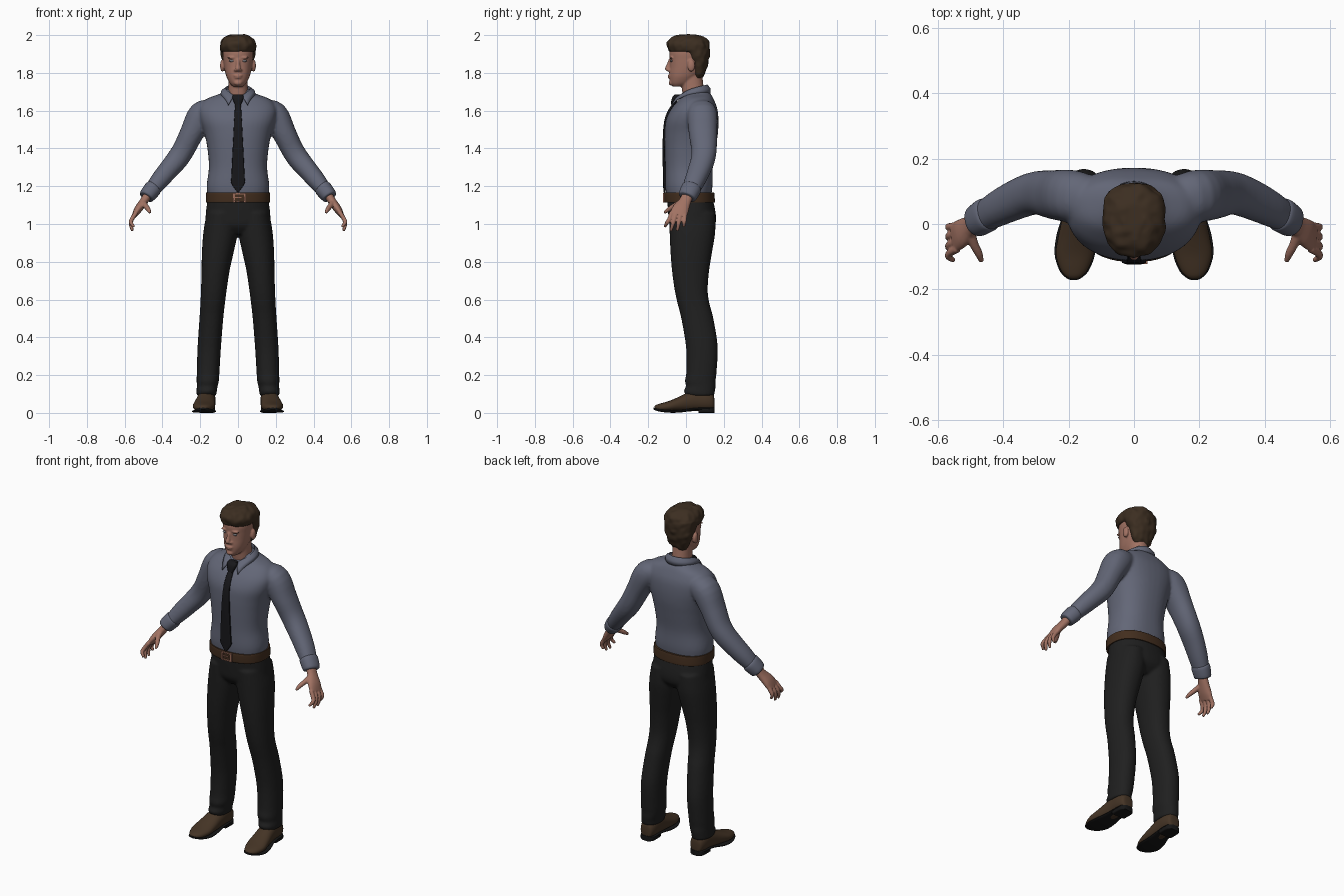
import bpy, bmesh, math
from mathutils import Vector, Matrix, noise

X, Y, Z = Vector((1, 0, 0)), Vector((0, 1, 0)), Vector((0, 0, 1))


def material(name, *rgb):
    m = bpy.data.materials.new(name)
    m.diffuse_color = (*rgb, 1)
    return m


SHIRT = material("slate shirt", .125, .135, .185)
SKIN = material("skin", .36, .17, .125)
HAIR = material("dark brown hair", .045, .027, .015)
TROUSERS = material("charcoal trousers", .014, .014, .014)
TIE = material("black tie", .009, .009, .011)
BELT = material("brown belt", .055, .027, .013)
SHOE = material("brown leather", .06, .035, .019)
SOLE = material("black sole", .008, .008, .008)
COPPER = material("copper buckle", .33, .15, .10)
EYE = material("grey eye", .25, .25, .27)


def smooth_rows(rows, k=4):
    """Catmull-Rom interpolation through section rows."""
    out, n = [], len(rows)
    for i in range(n - 1):
        a, b, c, d = rows[max(i - 1, 0)], rows[i], rows[i + 1], rows[min(i + 2, n - 1)]
        for j in range(k):
            t = j / k
            out.append([.5 * (2 * q + (r - p) * t + (2 * p - 5 * q + 4 * r - s) * t * t
                              + (3 * q - p - 3 * r + s) * t ** 3)
                        for p, q, r, s in zip(a, b, c, d)])
    return out + [list(rows[-1])]


def tube(bm, rows, axis=None, ref=Y, n=28, p=2.2):
    """Skin superellipse sections (x, y, z, side radius, ref radius)."""
    rows = smooth_rows(rows)
    pts = [Vector(r[:3]) for r in rows]
    rings = []
    for i, r in enumerate(rows):
        t = axis or (pts[min(i + 1, len(pts) - 1)] - pts[max(i - 1, 0)]).normalized()
        v = (ref - t * t.dot(ref)).normalized()
        u = v.cross(t)
        ring = []
        for j in range(n):
            c, s = math.cos(math.tau * j / n), math.sin(math.tau * j / n)
            c, s = (math.copysign(abs(w) ** (2 / p), w) for w in (c, s))
            ring.append(bm.verts.new(pts[i] + u * (c * r[3]) + v * (s * r[4])))
        rings.append(ring)
    for a, b in zip(rings, rings[1:]):
        for j in range(n):
            bm.faces.new((a[j], a[(j + 1) % n], b[(j + 1) % n], b[j]))
    bm.faces.new(rings[0])
    bm.faces.new(rings[-1])


def ball(bm, centre, radii):
    bmesh.ops.create_uvsphere(bm, u_segments=20, v_segments=12, radius=1,
                              matrix=Matrix.Translation(centre) @ Matrix.Diagonal((*radii, 1)))


def box(bm, centre, size):
    bmesh.ops.create_cube(bm, size=1,
                          matrix=Matrix.Translation(centre) @ Matrix.Diagonal((*size, 1)))


def flip(rows, s):
    return [(r[0] * s, *r[1:]) for r in rows]


def spans(*rows):
    """(z, front y, back y, half width, x) -> horizontal section rows."""
    return [((r[4] if len(r) > 4 else 0), (r[1] + r[2]) / 2, r[0], r[3], (r[2] - r[1]) / 2)
            for r in rows]


def finish(bm, name, mat, mirror=False, voxel=0, relax=4):
    bmesh.ops.recalc_face_normals(bm, faces=bm.faces)
    me = bpy.data.meshes.new(name)
    bm.to_mesh(me)
    bm.free()
    me.materials.append(mat)
    for f in me.polygons:
        f.use_smooth = True
    me.set_sharp_from_angle(angle=math.radians(45))
    ob = bpy.data.objects.new(name, me)
    bpy.context.collection.objects.link(ob)
    if mirror:
        ob.modifiers.new("mirror", 'MIRROR').use_mirror_merge = False
    if voxel:
        r = ob.modifiers.new("blend", 'REMESH')
        r.mode, r.voxel_size, r.use_smooth_shade = 'VOXEL', voxel, True
        s = ob.modifiers.new("relax", 'SMOOTH')
        s.factor, s.iterations = .5, relax
    return ob


# Shirt: torso and sleeves blended together
bm = bmesh.new()
tube(bm, spans((1.13, -.1, .13, .158), (1.2, -.11, .14, .166), (1.3, -.11, .142, .154),
               (1.4, -.113, .157, .162), (1.48, -.113, .169, .178), (1.55, -.106, .172, .2),
               (1.61, -.078, .166, .205), (1.66, -.036, .147, .17), (1.69, -.01, .13, .095),
               (1.715, .0, .105, .062)), axis=Z, n=40, p=2.35)
sleeve = [(.13, .075, 1.60, .055, .07), (.19, .085, 1.577, .074, .08),
          (.245, .09, 1.48, .063, .075), (.285, .095, 1.40, .059, .068),
          (.32, .09, 1.345, .058, .064), (.37, .07, 1.285, .053, .06),
          (.42, .045, 1.225, .048, .054), (.462, .02, 1.172, .038, .046)]
for s in (1, -1):
    tube(bm, flip(sleeve, s))
finish(bm, "shirt", SHIRT, voxel=.008, relax=6)

# Cuffs
bm = bmesh.new()
tube(bm, [(.444, .032, 1.195, .038, .044), (.451, .028, 1.187, .046, .053),
          (.481, .009, 1.150, .042, .049), (.487, .005, 1.142, .034, .041)])
finish(bm, "cuff", SHIRT, mirror=True)

# Collar: folded sheet, open at the front with two points
bm = bmesh.new()
rows = []
for i in range(41):
    th = math.radians(-166 + 332 * i / 40)
    f = abs(th) / math.radians(166)
    sn, cs = math.sin(th), math.cos(th)
    top = Vector((.067 * sn, .04 + .074 * cs, 1.735 - .06 * f * f))
    low = Vector((.09 * sn + math.copysign(.03 * f ** 6, th),
                  .04 + .088 * cs - .03 * f ** 4, 1.692 - .064 * f ** 4))
    base = top + Vector((-.004 * sn, -.004 * cs, -.05))
    mid = (top + low) / 2 + Vector((.006 * sn, .006 * cs, .004))
    rows.append([bm.verts.new(v) for v in (base, top, mid, low)])
for a, b in zip(rows, rows[1:]):
    for j in range(3):
        bm.faces.new((a[j], a[j + 1], b[j + 1], b[j]))
m = finish(bm, "collar", SHIRT).modifiers.new("cloth", 'SOLIDIFY')
m.thickness, m.offset = .006, 0

# Tie: blade and knot
bm = bmesh.new()
tube(bm, [(0, -.062, 1.64, .015, .007), (0, -.093, 1.59, .018, .008), (0, -.112, 1.52, .022, .007),
          (0, -.117, 1.40, .028, .007), (0, -.115, 1.25, .035, .007), (0, -.114, 1.215, .035, .007),
          (0, -.114, 1.168, .003, .006)], axis=Z, n=16, p=4)
tube(bm, [(0, -.045, 1.685, .026, .014), (0, -.056, 1.668, .030, .018),
          (0, -.068, 1.632, .016, .013)], axis=Z, n=16, p=3)
finish(bm, "tie", TIE)

# Trousers: pelvis and legs blended together
bm = bmesh.new()
tube(bm, spans((1.15, -.1, .138, .158), (1.05, -.094, .158, .171), (.99, -.085, .152, .165),
               (.945, -.05, .11, .09)), axis=Z, n=40, p=2.3)
leg = spans((1.06, -.09, .155, .08, .085), (.96, -.087, .155, .091, .092),
            (.85, -.082, .138, .084, .107), (.75, -.074, .122, .074, .119),
            (.65, -.06, .115, .068, .128), (.58, -.045, .124, .065, .134), (.5, -.025, .145, .063, .141),
            (.35, .0, .168, .062, .152), (.22, .002, .162, .06, .158), (.17, -.006, .157, .059, .160),
            (.14, .0, .157, .055, .163), (.115, -.012, .153, .054, .166), (.09, .004, .15, .052, .167))
for s in (1, -1):
    tube(bm, flip(leg, s), axis=Z, n=32)
finish(bm, "trousers", TROUSERS, voxel=.008, relax=4)

# Belt and buckle
bm = bmesh.new()
tube(bm, spans((1.113, -.111, .15, .168), (1.118, -.115, .153, .170),
               (1.162, -.116, .150, .170), (1.167, -.112, .147, .168)), axis=Z, n=48, p=2.35)
finish(bm, "belt", BELT)
bm = bmesh.new()
for x in (-.022, .036):
    box(bm, (x, -.118, 1.14), (.011, .01, .05))
for z in (1.119, 1.161):
    box(bm, (.007, -.118, z), (.058, .01, .007))
box(bm, (.002, -.119, 1.14), (.034, .008, .006))
finish(bm, "belt_buckle", COPPER)

# Head: skull, neck, nose, brows, lips, chin and ears blended together
bm = bmesh.new()
tube(bm, spans((1.728, -.07, -.015, .026), (1.745, -.083, .03, .043), (1.775, -.087, .06, .059),
               (1.80, -.088, .085, .067), (1.83, -.086, .10, .073), (1.87, -.086, .108, .078),
               (1.91, -.087, .112, .081), (1.95, -.072, .105, .074), (1.982, -.035, .075, .045)),
     axis=Z, n=36)
tube(bm, [(0, .045, 1.66, .058, .06), (0, .036, 1.72, .052, .058), (0, .03, 1.79, .052, .056)], axis=Z)
tube(bm, [(0, -.083, 1.872, .009, .009), (0, -.091, 1.845, .010, .011),
          (0, -.098, 1.822, .014, .014), (0, -.094, 1.809, .011, .009)], axis=Z, n=16)
ball(bm, (0, -.084, 1.786), (.024, .014, .006))
ball(bm, (0, -.083, 1.776), (.02, .014, .006))
ball(bm, (0, -.078, 1.747), (.022, .014, .014))
for s in (1, -1):
    ball(bm, (.034 * s, -.078, 1.881), (.024, .011, .006))
    ball(bm, (.014 * s, -.09, 1.814), (.008, .01, .007))
    ball(bm, (.083 * s, .028, 1.838), (.012, .02, .032))
finish(bm, "head", SKIN, voxel=.005, relax=2)

# Eyes
bm = bmesh.new()
ball(bm, (.033, -.077, 1.864), (.015, .007, .006))
finish(bm, "eye", EYE, mirror=True)

# Hair: crown and nape volumes with soft tufts
bm = bmesh.new()
tube(bm, spans((1.912, -.088, .118, .088), (1.925, -.096, .122, .094), (1.945, -.101, .126, .097),
               (1.968, -.097, .12, .09), (1.99, -.07, .095, .068), (2.003, -.03, .055, .03)),
     axis=Z, n=48)
tube(bm, spans((1.77, .045, .082, .045), (1.80, .035, .1, .064), (1.85, .022, .116, .08),
               (1.89, -.005, .124, .091), (1.95, -.05, .126, .094)), axis=Z, n=48)
bm.normal_update()
for v in bm.verts:
    d = v.co - Vector((0, .02, 1.9))
    v.co += d.normalized() * .008 * noise.noise(v.co * 32)
finish(bm, "hair", HAIR, voxel=.005, relax=2)

# Hands: palm, four fingers and thumb
bm = bmesh.new()
tube(bm, [(.468, .015, 1.17, .024, .03), (.497, -.004, 1.122, .022, .032),
          (.527, -.028, 1.08, .021, .044), (.549, -.042, 1.045, .013, .046)])
for ky, ty, tx, tz in ((-.076, -.112, .55, .985), (-.053, -.08, .558, .963),
                       (-.029, -.046, .56, .964), (-.006, -.012, .557, .985)):
    tube(bm, [(.54, ky, 1.06, .012, .012), (.562, (ky * 2 + ty) / 3, 1.025, .0115, .0115),
              (.567, (ky + ty * 2) / 3, (1.03 + tz) / 2, .0105, .0105),
              (tx, ty, tz, .007, .007)], n=12)
tube(bm, [(.505, -.015, 1.12, .017, .017), (.49, -.06, 1.097, .014, .014),
          (.475, -.09, 1.078, .012, .012), (.466, -.115, 1.06, .007, .007)], ref=Z, n=12)
finish(bm, "hand", SKIN, mirror=True, voxel=.004, relax=2)

# Shoes: upper, sole and heel
bm = bmesh.new()
upper = [(.165, .15, .05, .018, .025), (.165, .143, .058, .036, .044), (.166, .11, .066, .046, .056),
         (.167, .06, .068, .048, .058), (.171, .01, .058, .051, .05), (.176, -.04, .046, .056, .038),
         (.181, -.09, .035, .058, .028), (.183, -.135, .029, .044, .021),
         (.184, -.158, .028, .027, .014), (.184, -.168, .027, .01, .006)]
tube(bm, upper, axis=-Y, ref=Z)
finish(bm, "shoe_upper", SHOE, mirror=True)
bm = bmesh.new()
tube(bm, [(.165, .152, .024, .024, .006), (.165, .13, .024, .043, .007), (.167, .07, .022, .046, .007),
          (.170, .03, .018, .048, .007), (.177, -.03, .009, .059, .007), (.181, -.09, .008, .062, .007),
          (.183, -.14, .014, .046, .007), (.184, -.163, .02, .026, .006),
          (.184, -.172, .023, .008, .005)], axis=-Y, ref=Z, p=3)
tube(bm, [(.165, .152, .014, .024, .014), (.165, .13, .014, .043, .014),
          (.166, .065, .014, .044, .014)], axis=-Y, ref=Z, p=6)
finish(bm, "shoe_sole", SOLE, mirror=True)
